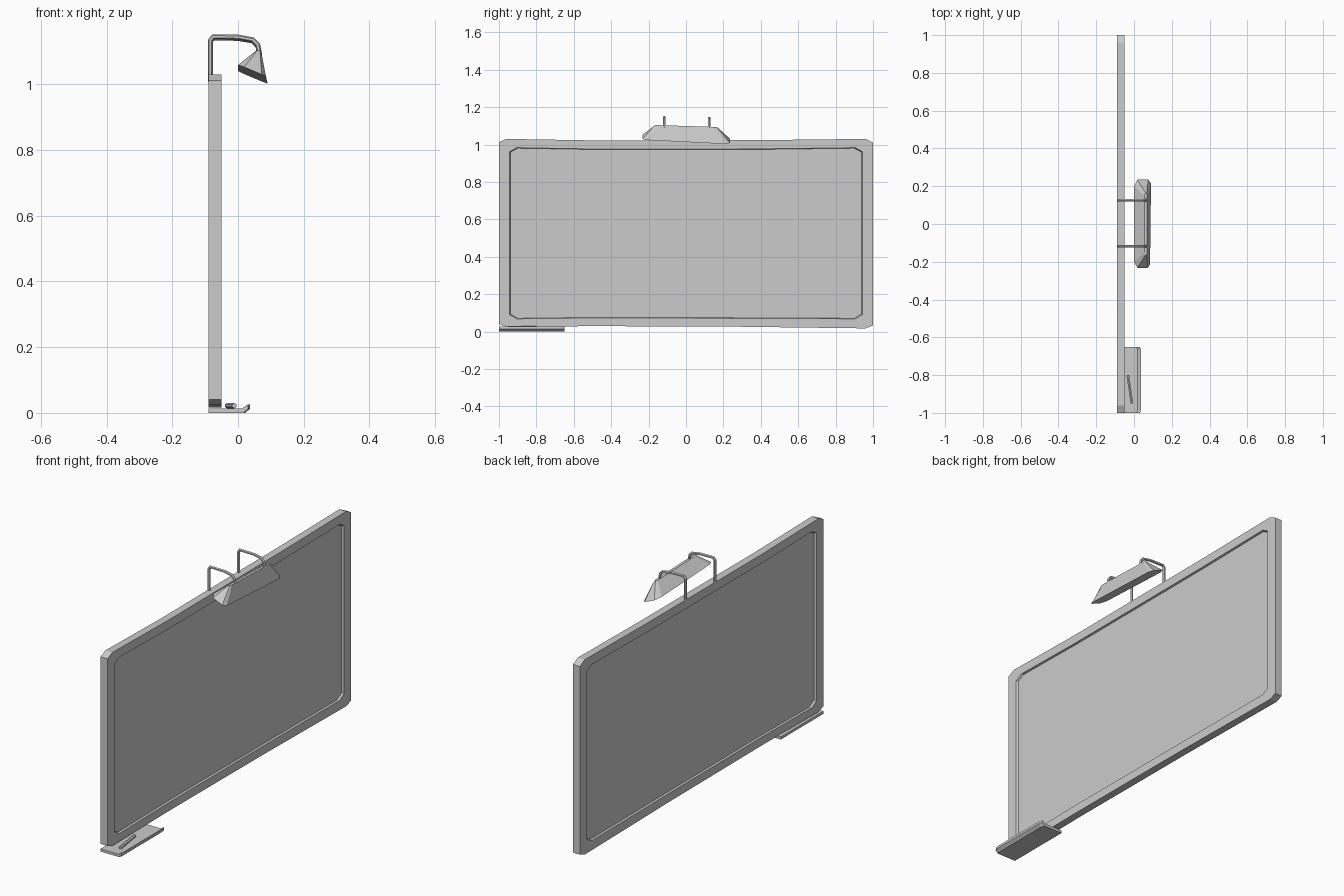
import bpy, bmesh
from mathutils import Vector, Matrix

if "Cube" in bpy.data.objects:
    bpy.data.objects.remove(bpy.data.objects["Cube"])


def loft(name, rings):
    """Skin a list of equal-length closed rings and cap both ends."""
    bm = bmesh.new()
    loops = [[bm.verts.new(p) for p in ring] for ring in rings]
    n = len(loops[0])
    for a, b in zip(loops, loops[1:]):
        for i in range(n):
            j = (i + 1) % n
            bm.faces.new((a[i], a[j], b[j], b[i]))
    bm.faces.new(loops[0][::-1])
    bm.faces.new(loops[-1])
    bmesh.ops.recalc_face_normals(bm, faces=bm.faces)
    mesh = bpy.data.meshes.new(name)
    bm.to_mesh(mesh)
    bm.free()
    obj = bpy.data.objects.new(name, mesh)
    bpy.context.collection.objects.link(obj)
    return obj


# Board: slightly uneven outline, framed recess on both faces
outer = [(-1, .04), (-.96, .025), (-.5, .029), (.27, .026), (.96, .017), (1, .032),
         (1, 1.01), (.96, 1.03), (.45, 1.024), (-.5, 1.022), (-.96, 1.03), (-1, 1.012)]
inner = [(-.943, .09), (-.905, .068), (-.5, .073), (.27, .071), (.905, .068), (.943, .09),
         (.943, .962), (.905, .983), (.45, .977), (-.5, .976), (-.905, .983), (-.943, .962)]


def ring(points, x, shrink=1.0):
    return [(x, y * shrink, .525 + (z - .525) * shrink) for y, z in points]


loft("board", [ring(inner, -.080, .994), ring(inner, -.09), ring(outer, -.09),
               ring(outer, -.05), ring(inner, -.05), ring(inner, -.060, .994)])

# Pen tray with a turned-up front lip
profile = [(-.09, 0), (.022, 0), (.037, .013), (.036, .026), (.019, .014), (-.09, .014)]
tray_rings = []
for y, cut in ((-1, .006), (-.985, 0), (-.667, 0), (-.65, .006)):
    tray_rings.append([(x - (cut if x > 0 else 0), y, z) for x, z in profile])
loft("pen_tray", tray_rings)

# Marker lying askew on the tray
start, end = Vector((-.033, -.8, .022)), Vector((-.011, -.95, .022))
bm = bmesh.new()
rot = (end - start).to_track_quat('Z', 'Y').to_matrix().to_4x4()
bmesh.ops.create_cone(bm, cap_ends=True, segments=6, radius1=.008, radius2=.008,
                      depth=(end - start).length,
                      matrix=Matrix.Translation((start + end) / 2) @ rot)
mesh = bpy.data.meshes.new("marker")
bm.to_mesh(mesh)
bm.free()
bpy.context.collection.objects.link(bpy.data.objects.new("marker", mesh))

# Lamp hood: tilted eight-sided base tapering to a narrow ridge
base = [(0, -.20), (.018, -.232), (.072, -.232), (.085, -.215),
        (.09, .215), (.075, .235), (.018, .235), (0, .20)]
ridge = [(.056, -.15), (.060, -.165), (.067, -.165), (.070, -.15),
         (.070, .15), (.067, .165), (.060, .165), (.056, .15)]
loft("lamp_hood", [[(x, y, 1.05 - .42 * x - .045 * y) for x, y in base],
                   [(x, y, 1.099 - .03 * y) for x, y in ridge]])

# Two bent lamp arms
path = [(-.084, 1.01), (-.084, 1.133), (-.076, 1.144), (0, 1.143),
        (.045, 1.135), (.060, 1.12), (.066, 1.09)]
for side, y, lift in (("left", -.117, .001), ("right", .125, -.003)):
    curve = bpy.data.curves.new("lamp_arm_" + side, 'CURVE')
    curve.dimensions = '3D'
    curve.bevel_depth = .0075
    curve.bevel_resolution = 1
    curve.use_fill_caps = True
    spline = curve.splines.new('POLY')
    spline.points.add(len(path) - 1)
    for pt, (x, z) in zip(spline.points, path):
        pt.co = (x, y, z + lift, 1)
    spline.use_smooth = False
    bpy.context.collection.objects.link(bpy.data.objects.new("lamp_arm_" + side, curve))
